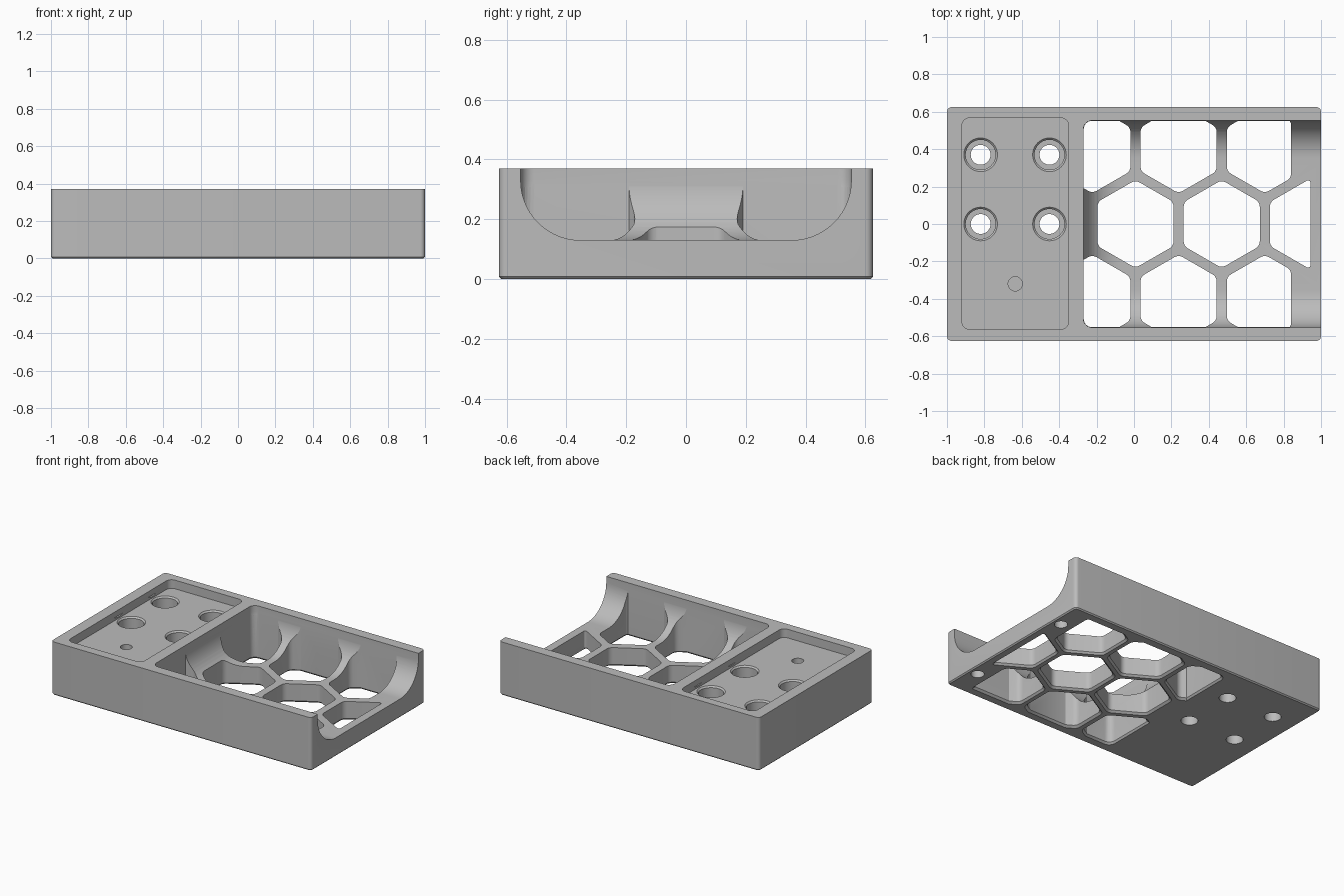
import bpy, bmesh, math
from mathutils import Vector

cube = bpy.data.objects.get("Cube")
if cube:
    bpy.data.objects.remove(cube, do_unlink=True)

grey = bpy.data.materials.new("plain grey")
grey.use_nodes = True
grey.diffuse_color = (0.5, 0.5, 0.5, 1)
grey.node_tree.nodes["Principled BSDF"].inputs["Base Color"].default_value = (0.5, 0.5, 0.5, 1)


def rounded(points, radius, steps=6):
    """Fillet every corner of a convex counter-clockwise outline."""
    out, n = [], len(points)
    for i, p in enumerate(points):
        a, b = points[i - 1] - p, points[(i + 1) % n] - p
        half = a.angle(b) / 2
        cut = min(radius / math.tan(half), 0.45 * a.length, 0.45 * b.length)
        r = cut * math.tan(half)
        centre = p + (a.normalized() + b.normalized()).normalized() * (r / math.sin(half))
        start = p + a.normalized() * cut - centre
        sweep = math.pi - 2 * half
        for k in range(steps + 1):
            t = sweep * k / steps
            c, s = math.cos(t), math.sin(t)
            out.append(centre + Vector((start.x * c - start.y * s, start.x * s + start.y * c)))
    return out


def rect(x0, x1, y0, y1, radius):
    return rounded([Vector(c) for c in ((x0, y0), (x1, y0), (x1, y1), (x0, y1))], radius)


def circle(x, y, r, n=40):
    return [Vector((x + r * math.cos(math.tau * i / n), y + r * math.sin(math.tau * i / n)))
            for i in range(n)]


def clip(points, outline):
    """Keep the part of a convex polygon that lies inside a convex outline."""
    for i, a in enumerate(outline):
        edge = outline[(i + 1) % len(outline)] - a
        if edge.length < 1e-6:
            continue
        out = []
        for j, q in enumerate(points):
            p = points[j - 1]
            dp, dq = edge.cross(p - a), edge.cross(q - a)
            if dp * dq < 0:
                out.append(p.lerp(q, dp / (dp - dq)))
            if dq >= 0:
                out.append(q)
        points = out
    clean = []
    for p in points:
        if not clean or (p - clean[-1]).length > 1e-4:
            clean.append(p)
    return clean


def loft(name, rings):
    """Closed solid through a stack of (outline, height) rings."""
    bm = bmesh.new()
    loops = [[bm.verts.new((p.x, p.y, z)) for p in pts] for pts, z in rings]
    n = len(loops[0])
    for low, high in zip(loops, loops[1:]):
        for i in range(n):
            j = (i + 1) % n
            bm.faces.new((low[i], low[j], high[j], high[i]))
    bm.faces.new(loops[0][::-1])
    bm.faces.new(loops[-1])
    bmesh.ops.recalc_face_normals(bm, faces=bm.faces)
    mesh = bpy.data.meshes.new(name)
    bm.to_mesh(mesh)
    bm.free()
    mesh.materials.append(grey)
    obj = bpy.data.objects.new(name, mesh)
    bpy.context.collection.objects.link(obj)
    return obj


def carve(rings):
    """Subtract a lofted solid from the tray."""
    cutter = loft("cutter", rings)
    cutter.hide_render = True
    mod = tray.modifiers.new("cut", 'BOOLEAN')
    mod.operation, mod.solver, mod.object = 'DIFFERENCE', 'EXACT', cutter
    bpy.context.view_layer.objects.active = tray
    bpy.ops.object.modifier_apply(modifier=mod.name)
    bpy.data.objects.remove(cutter, do_unlink=True)


# Tray block with rounded corners and a chamfered foot
W, D, H = 1.0, 0.625, 0.37
tray = loft("tray", [(rect(-W + c, W - c, -D + c, D - c, 0.025 - c), z)
                     for c, z in ((0.008, 0), (0, 0.008), (0, H))])

# Open-ended trough with a wide fillet around its floor
FLOOR, FILLET, LEFT, SIDE = 0.13, 0.2, -0.27, 0.553


def trough(inset, z):
    return rect(LEFT + inset, 1.3, -SIDE + inset, SIDE - inset, max(0.045 - inset, 0.002)), z


steps = [math.pi / 2 * (1 - k / 14) for k in range(15)]
carve([trough(FILLET * (1 - math.cos(t)), FLOOR + FILLET * (1 - math.sin(t))) for t in steps]
      + [trough(0, 0.5)])

# Honeycomb openings through the floor, trimmed to the trough walls
PITCH = 0.461
limit = rect(LEFT + 0.001, 1.3, -SIDE + 0.001, SIDE - 0.001, 0.045)
for row in (-1, 0, 1):
    x_end = 0.84 if row else 0.943
    for col in range(3):
        cx = 0.008 + PITCH * (col - abs(row) / 2)
        cy = row * PITCH * math.sqrt(3) / 2
        hexagon = circle(cx, cy, 0.235, 6)
        hexagon = [Vector((cx - (p.y - cy), cy + (p.x - cx))) for p in hexagon]
        trim = [Vector(c) for c in ((-2, -2), (x_end, -2), (x_end, 2), (-2, 2))]
        hole = clip(rounded(clip(hexagon, trim), 0.045), limit)
        mid = sum(hole, Vector((0, 0))) / len(hole)
        flare = [mid + (p - mid) * 1.12 for p in hole]
        carve([(flare, -0.01), (hole, 0.013), (hole, 0.6)])

# Shallow recess on the closed end
RECESS = 0.31
carve([(rect(-0.92, -0.35, -0.562, 0.567, 0.04), z) for z in (RECESS, 0.5)])

# Four counterbored screw holes
for x in (-0.82, -0.452):
    for y in (0, 0.37):
        carve([(circle(x, y, r), z) for r, z in
               ((0.053, -0.1), (0.053, FLOOR), (0.08, FLOOR),
                (0.08, RECESS - 0.01), (0.11, RECESS + 0.02))])

# Small blind hole in the recess
carve([(circle(-0.635, -0.32, 0.038), z) for z in (RECESS - 0.06, 0.5)])

# Blind holes under the open-end corners
for y in (-0.405, 0.405):
    carve([(circle(0.935, y, 0.042), z) for z in (-0.1, 0.08)])

# Smooth curved walls, keep edges sharp
bpy.ops.object.select_all(action='DESELECT')
tray.select_set(True)
bpy.context.view_layer.objects.active = tray
bpy.ops.object.shade_smooth_by_angle(angle=math.radians(30))
